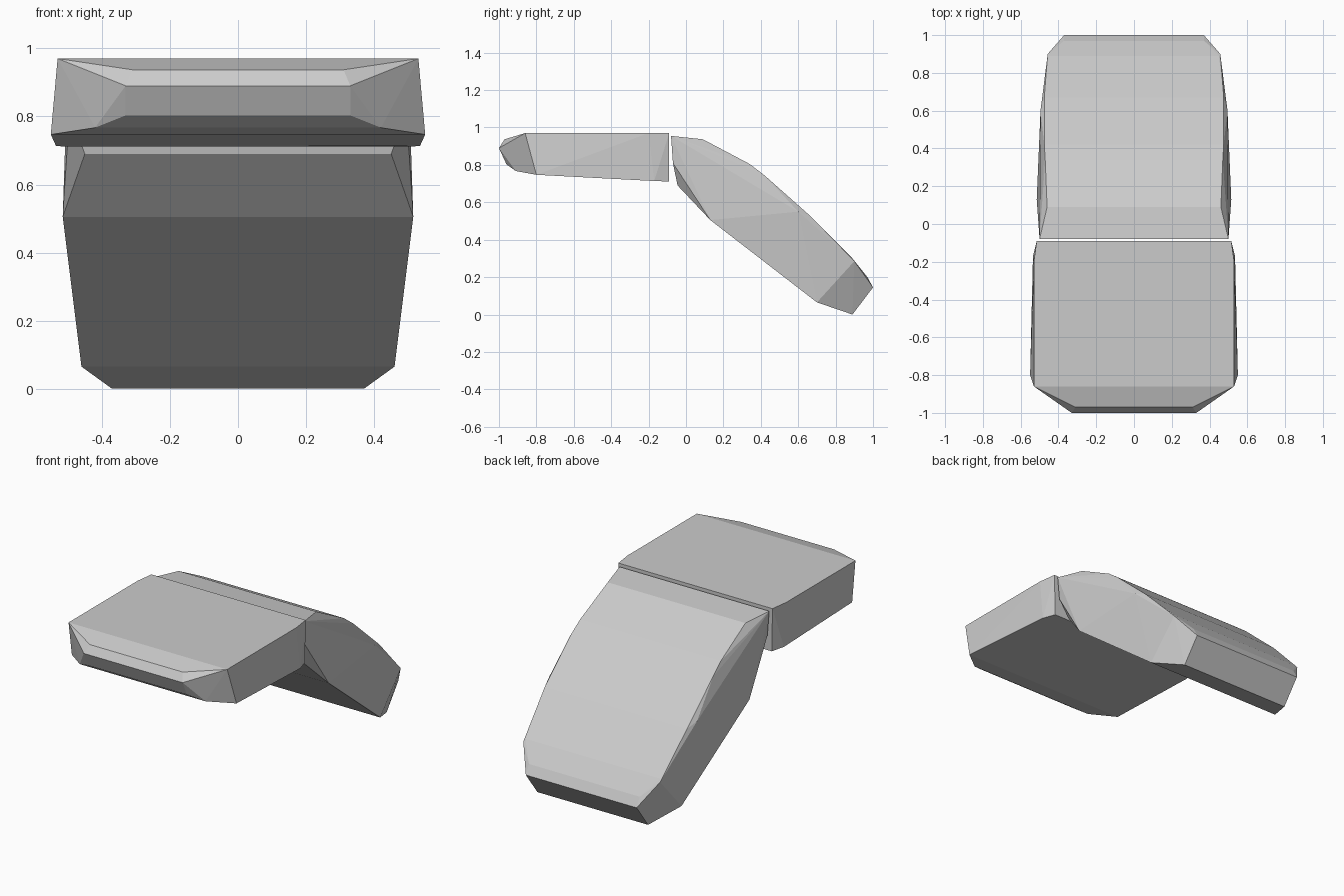
import bpy, bmesh, math

if "Cube" in bpy.data.objects:
    bpy.data.objects.remove(bpy.data.objects["Cube"])


def faceted_pad(name, half_points):
    """Closed faceted block: hull of corner points mirrored across x."""
    bm = bmesh.new()
    for x, y, z in half_points:
        bm.verts.new((x, y, z))
        bm.verts.new((-x, y, z))
    hull = bmesh.ops.convex_hull(bm, input=bm.verts[:])
    loose = [v for v in bm.verts if not v.link_faces]
    bmesh.ops.delete(bm, geom=loose, context='VERTS')
    bmesh.ops.dissolve_limit(bm, angle_limit=math.radians(1),
                             verts=bm.verts[:], edges=bm.edges[:])
    bmesh.ops.recalc_face_normals(bm, faces=bm.faces[:])
    mesh = bpy.data.meshes.new(name)
    bm.to_mesh(mesh)
    bm.free()
    obj = bpy.data.objects.new(name, mesh)
    bpy.context.collection.objects.link(obj)
    return obj


# Level front pad with a chamfered nose
faceted_pad("front_pad", [
    (.515, -.09, .97), (.53, -.20, .97), (.53, -.86, .97),    # top rim
    (.31, -.97, .937), (.33, -1.0, .89), (.33, -.96, .803),   # nose
    (.42, -.91, .767), (.55, -.80, .747),                     # lower front
    (.535, -.17, .714), (.51, -.09, .711),                    # lower back
])

# Sloping rear pad with a bent upper end and a chamfered tip
faceted_pad("rear_pad", [
    (.50, -.08, .955), (.46, .09, .937), (.47, .34, .805),    # crown
    (.475, .42, .744), (.475, .67, .522), (.45, .89, .30),    # upper slope
    (.495, .60, .55), (.457, .90, .285),                      # side rim
    (.37, .97, .20), (.37, 1.0, .145), (.37, .89, .0),        # tip
    (.46, .70, .065), (.515, .13, .505),                      # underside
    (.45, -.045, .69), (.495, -.07, .81),                     # hinge end
])
